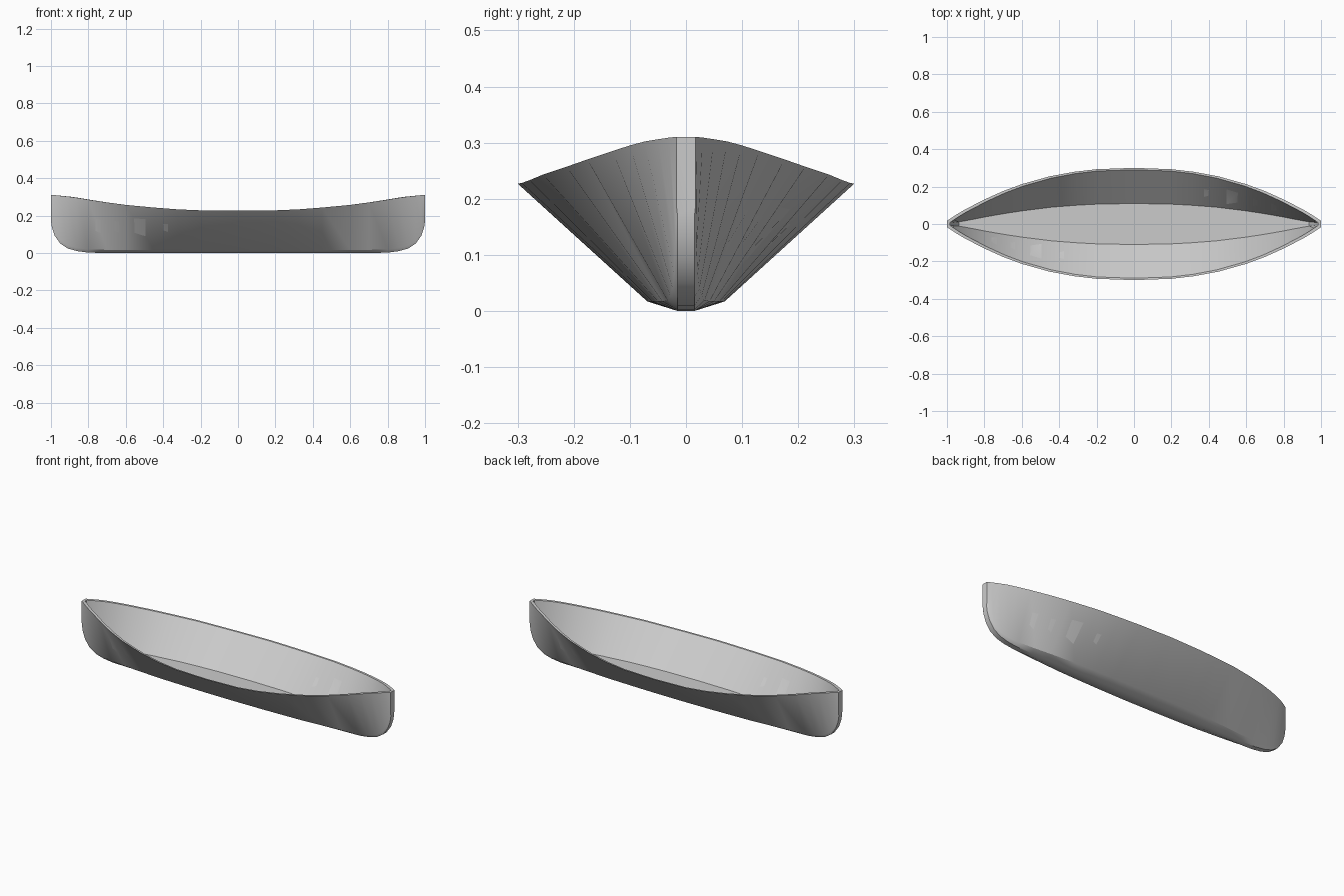
import bpy, bmesh

if "Cube" in bpy.data.objects:
    bpy.data.objects.remove(bpy.data.objects["Cube"])

# Stations from midship to bow: x, gunwale half-width, gunwale z, keel z, chine half-width
HALF = [
    (0.00, 0.300, 0.227, 0.000, 0.069),
    (0.20, 0.293, 0.228, 0.000, 0.067),
    (0.32, 0.279, 0.233, 0.000, 0.064),
    (0.45, 0.255, 0.243, 0.000, 0.060),
    (0.60, 0.213, 0.257, 0.000, 0.050),
    (0.70, 0.176, 0.270, 0.000, 0.042),
    (0.80, 0.131, 0.285, 0.002, 0.033),
    (0.86, 0.100, 0.295, 0.010, 0.028),
    (0.91, 0.074, 0.302, 0.024, 0.024),
    (0.95, 0.050, 0.306, 0.050, 0.021),
    (0.98, 0.030, 0.309, 0.092, 0.019),
    (0.995, 0.020, 0.310, 0.135, 0.018),
    (1.00, 0.017, 0.310, 0.170, 0.017),
]
STATIONS = [(-s[0],) + s[1:] for s in reversed(HALF[1:])] + HALF
WALL, FLOOR_Z, KEEL = 0.010, 0.063, 0.015


def section(x, w, top, k, c):
    """Closed ring: outer skin on one side, across the floor, and back."""
    chine_z = k + 0.017
    floor_z = max(FLOOR_Z, k + 0.02)
    t = (floor_z - chine_z) / (top - chine_z)
    inner_w = max(w - WALL, 0.003)
    floor_w = min(max(c + (w - c) * t - WALL, 0.003), inner_w)
    xi = x * 0.985
    side = [(x, KEEL, k), (x, c, chine_z), (x, w, top),
            (xi, inner_w, top - 0.001), (xi, floor_w, floor_z)]
    return side + [(px, -py, pz) for px, py, pz in reversed(side)]


# Hull shell lofted through the stations
bm = bmesh.new()
rings = [[bm.verts.new(p) for p in section(*s)] for s in STATIONS]
n = len(rings[0])
for a, b in zip(rings, rings[1:]):
    for i in range(n):
        j = (i + 1) % n
        bm.faces.new((a[i], a[j], b[j], b[i]))

# Stem faces, end decks and inner closing faces
for r in (rings[0], rings[-1]):
    bm.faces.new([r[i] for i in (0, 1, 2, 7, 8, 9)])
    bm.faces.new([r[i] for i in (2, 3, 6, 7)])
    bm.faces.new([r[i] for i in (3, 4, 5, 6)])

bmesh.ops.recalc_face_normals(bm, faces=bm.faces)
mesh = bpy.data.meshes.new("canoe_hull")
bm.to_mesh(mesh)
bm.free()
hull = bpy.data.objects.new("canoe_hull", mesh)
bpy.context.collection.objects.link(hull)

# Smooth skin, sharp gunwale and floor edges
bpy.context.view_layer.objects.active = hull
hull.select_set(True)
bpy.ops.object.shade_smooth_by_angle(angle=0.52)
